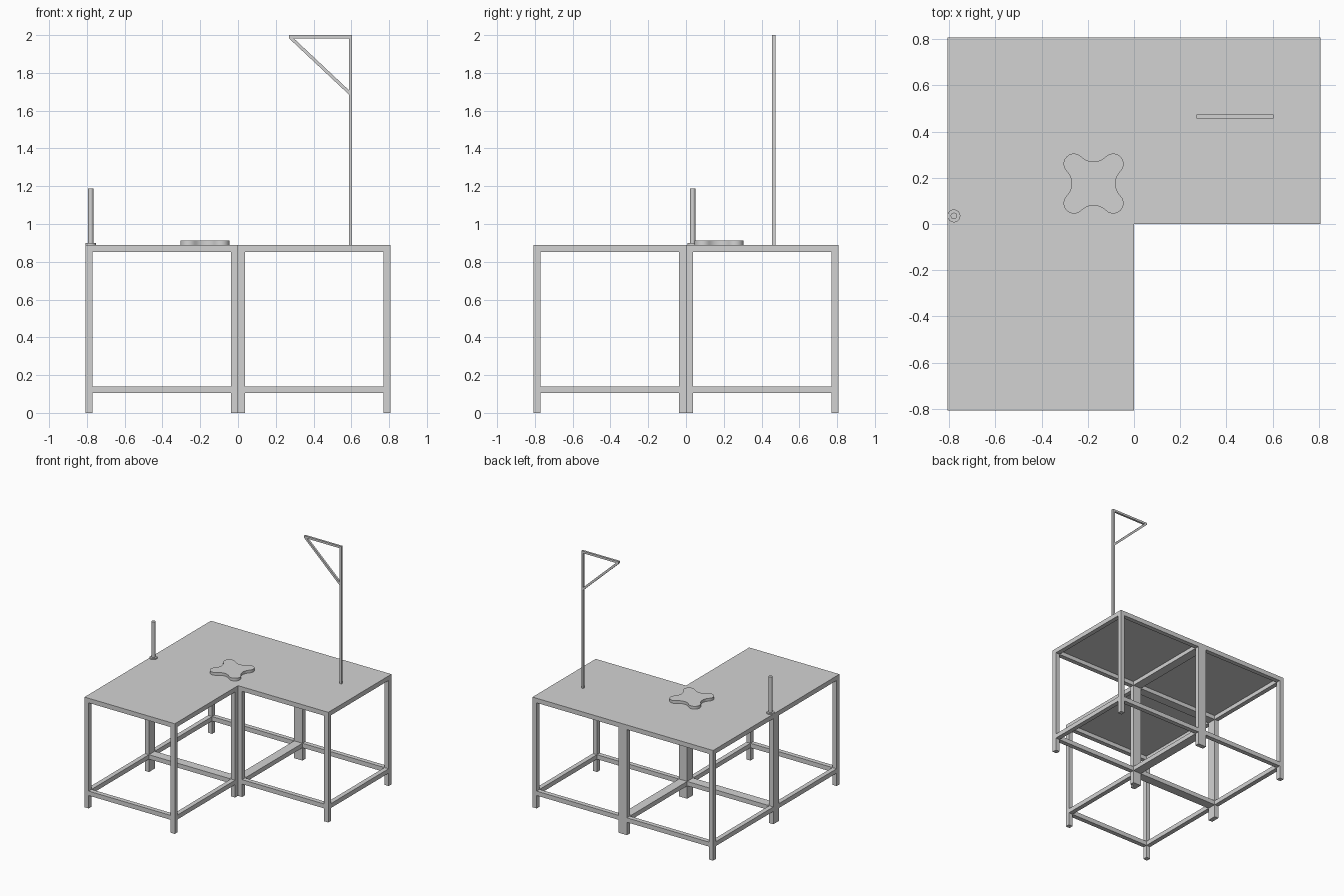
import bpy, bmesh
from math import sin, cos, radians
from mathutils import Vector

old = bpy.data.objects.get("Cube")
if old:
    bpy.data.objects.remove(old, do_unlink=True)

# One light grey for the whole model
GREY = (0.65, 0.65, 0.65, 1)
grey = bpy.data.materials.new("light grey")
grey.use_nodes = True
grey.diffuse_color = GREY
grey.node_tree.nodes["Principled BSDF"].inputs["Base Color"].default_value = GREY


def finish(name, bm):
    bmesh.ops.recalc_face_normals(bm, faces=bm.faces)
    mesh = bpy.data.meshes.new(name)
    bm.to_mesh(mesh)
    bm.free()
    mesh.materials.append(grey)
    bpy.context.collection.objects.link(bpy.data.objects.new(name, mesh))


def add_box(bm, lo, hi):
    lo, hi = Vector(lo), Vector(hi)
    verts = bmesh.ops.create_cube(bm, size=1)["verts"]
    for v in verts:
        v.co = (lo + hi) / 2 + v.co * (hi - lo)


def prism(name, points, direction):
    """Extrude a closed outline along a direction."""
    bm = bmesh.new()
    face = bm.faces.new([bm.verts.new(p) for p in points])
    ext = bmesh.ops.extrude_face_region(bm, geom=[face])
    verts = [g for g in ext["geom"] if isinstance(g, bmesh.types.BMVert)]
    bmesh.ops.translate(bm, verts=verts, vec=direction)
    # The starting face must remain as the closing cap
    if not face.is_valid:
        bmesh.ops.holes_fill(bm, edges=bm.edges)
    finish(name, bm)


SIZE = 0.807      # side of one table module
BAR = 0.037       # square bar thickness
TOP = 0.89
SHEET = 0.004


def table(label, x0, y0):
    x1, y1 = x0 + SIZE, y0 + SIZE
    under = TOP - SHEET

    # Four corner legs
    bm = bmesh.new()
    for x in (x0, x1 - BAR):
        for y in (y0, y1 - BAR):
            add_box(bm, (x, y, 0), (x + BAR, y + BAR, under))
    finish(label + "_legs", bm)

    # Upper and lower rails between the legs
    for part, z0, z1 in (("upper_rails", 0.853, under), ("lower_rails", 0.104, 0.14)):
        bm = bmesh.new()
        for y in (y0, y1 - BAR):
            add_box(bm, (x0 + BAR, y, z0), (x1 - BAR, y + BAR, z1))
        for x in (x0, x1 - BAR):
            add_box(bm, (x, y0 + BAR, z0), (x + BAR, y1 - BAR, z1))
        finish(label + "_" + part, bm)

    # Thin table top
    bm = bmesh.new()
    add_box(bm, (x0, y0, under), (x1, y1, TOP))
    finish(label + "_top", bm)


table("corner_table", -SIZE, 0)
table("side_table", 0, 0)
table("front_table", -SIZE, -SIZE)

# Tall pole with a horizontal arm and a diagonal brace
PX, PY, W = 0.596, 0.465, 0.017
front, edge = PY - W / 2, PX - W / 2
bm = bmesh.new()
add_box(bm, (edge, front, TOP), (edge + W, front + W, 2))
finish("tall_pole", bm)
bm = bmesh.new()
add_box(bm, (0.27, front, 2 - W), (edge, front + W, 2))
finish("pole_arm", bm)
brace = [(0.27, front, 2 - W), (edge, front, 1.685), (edge, front, 1.708), (0.295, front, 2 - W)]
prism("pole_brace", brace, (0, W, 0))


# Four-lobed plate: rounded corners joined by tangent concave arcs
def arc(cx, cy, r, start, end, steps=10):
    for i in range(steps):
        a = radians(start + (end - start) * i / steps)
        yield cx + r * cos(a), cy + r * sin(a)


quarter = list(arc(0.085, 0.085, 0.045, -45, 135))
quarter += list(arc(0, 0.1707, 0.0757, -45, -135))
outline = []
for turn in range(4):
    c, s = cos(radians(90 * turn)), sin(radians(90 * turn))
    outline += [(-0.175 + c * x - s * y, 0.175 + s * x + c * y, TOP) for x, y in quarter]
prism("lobed_plate", outline, (0, 0, 0.022))

# Short round post with its base collar
for name, radius, height in (("post_collar", 0.028, 0.01), ("short_post", 0.014, 0.298)):
    bm = bmesh.new()
    bmesh.ops.create_cone(bm, cap_ends=True, segments=24, radius1=radius,
                          radius2=radius, depth=height)
    bmesh.ops.translate(bm, verts=bm.verts, vec=(-0.78, 0.035, TOP + height / 2))
    finish(name, bm)

# Smooth the rounded parts while keeping their rims sharp
bpy.ops.object.select_all(action='DESELECT')
for name in ("lobed_plate", "post_collar", "short_post"):
    ob = bpy.data.objects[name]
    ob.select_set(True)
    bpy.context.view_layer.objects.active = ob
bpy.ops.object.shade_smooth_by_angle(angle=radians(35))
